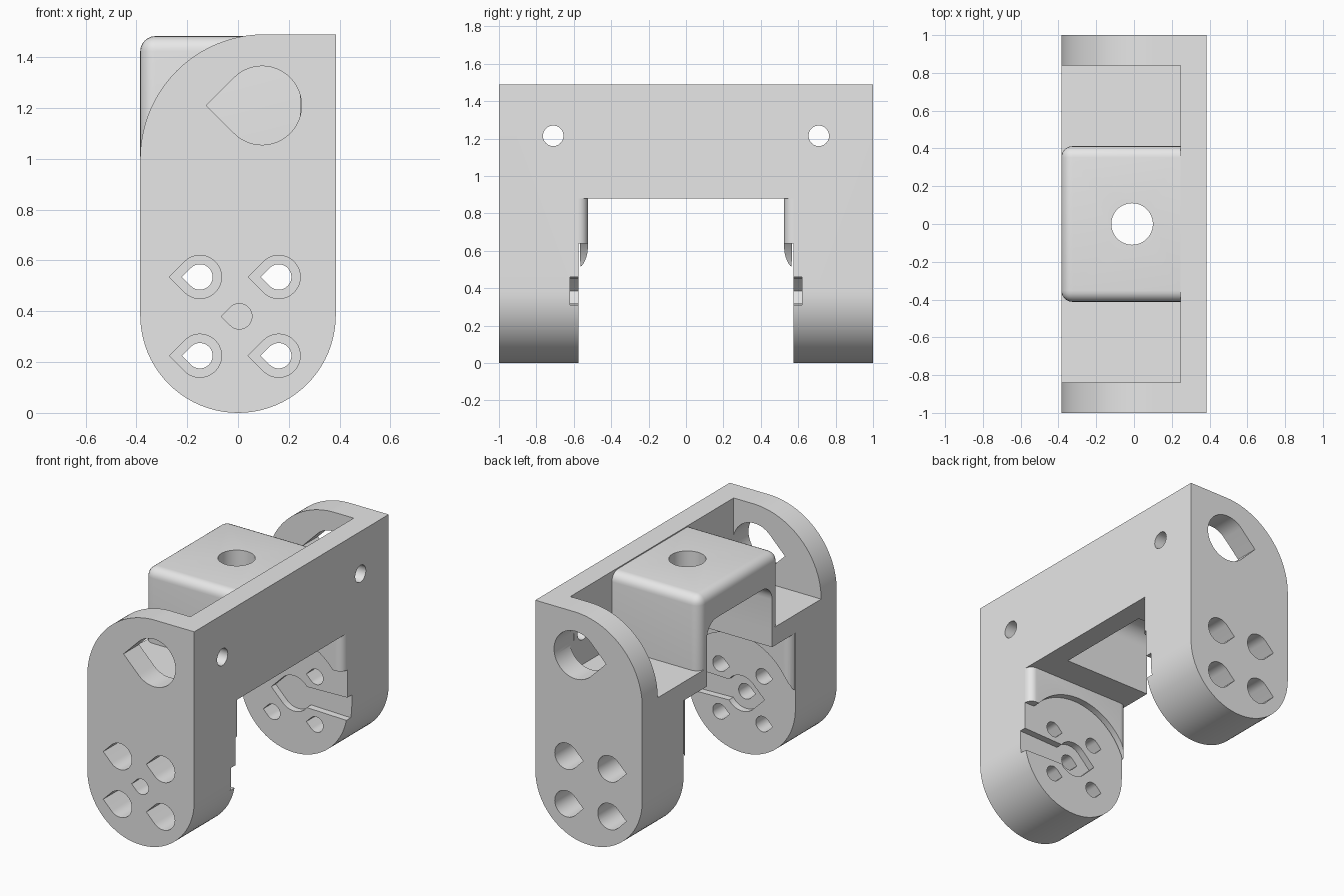
import bpy, bmesh, math
from mathutils import Vector

old = bpy.data.objects.get("Cube")
if old:
    bpy.data.objects.remove(old, do_unlink=True)

grey = bpy.data.materials.new("plain_grey")
grey.use_nodes = True
grey.diffuse_color = (0.8, 0.8, 0.8, 1)
grey.node_tree.nodes["Principled BSDF"].inputs["Base Color"].default_value = (0.8, 0.8, 0.8, 1)

R = 0.385          # half width of the bracket, also the foot radius
PLATE = 0.245      # inner face of the back plate
LEG_IN, WALL, LEG_OUT = 0.575, 0.84, 1.0
DECK, ARCH, TOP = 1.0, 0.88, 1.49
parts = []


def arc(cx, cy, r, a, b, n=24):
    """Points on a circle from angle a to b in degrees."""
    angles = [math.radians(a + (b - a) * i / n) for i in range(n + 1)]
    return [(cx + r * math.cos(t), cy + r * math.sin(t)) for t in angles]


def teardrop(cx, cy, r):
    """Round hole with its point towards -x."""
    return arc(cx, cy, r, -135, 135, 36) + [(cx - r * math.sqrt(2), cy)]


def prism(name, outline, axis, a, b):
    """Extrude a flat outline along one axis."""
    a, b = min(a, b), max(a, b)
    place = {"x": lambda p, t: (t, p[0], p[1]),
             "y": lambda p, t: (p[0], t, p[1]),
             "z": lambda p, t: (p[0], p[1], t)}[axis]
    bm = bmesh.new()
    low = [bm.verts.new(place(p, a)) for p in outline]
    high = [bm.verts.new(place(p, b)) for p in outline]
    bm.faces.new(low)
    bm.faces.new(high)
    n = len(outline)
    for i in range(n):
        j = (i + 1) % n
        bm.faces.new((low[i], low[j], high[j], high[i]))
    bmesh.ops.recalc_face_normals(bm, faces=bm.faces)
    mesh = bpy.data.meshes.new(name)
    bm.to_mesh(mesh)
    bm.free()
    mesh.materials.append(grey)
    ob = bpy.data.objects.new(name, mesh)
    bpy.context.collection.objects.link(ob)
    return ob


def block(name, x0, x1, y0, y1, z0, z1):
    return prism(name, [(x0, z0), (x1, z0), (x1, z1), (x0, z1)], "y", y0, y1)


def cut(ob, *cutters):
    """Subtract the cutters, bake the result and drop the cutters."""
    for c in cutters:
        c.hide_render = True
        mod = ob.modifiers.new("cut", "BOOLEAN")
        mod.operation, mod.solver, mod.object = "DIFFERENCE", "EXACT", c
        bpy.context.view_layer.update()
        graph = bpy.context.evaluated_depsgraph_get()
        mesh = bpy.data.meshes.new_from_object(ob.evaluated_get(graph))
        ob.modifiers.clear()
        ob.data = mesh
        bpy.data.objects.remove(c, do_unlink=True)
    parts.append(ob)


# Legs with end walls, one at each end
leg_outline = (arc(0, R, R, 180, 360, 40) + [(R, TOP)]
               + arc(0.105, DECK, TOP - DECK, 90, 180, 32))
for s, side in ((-1, "front"), (1, "back")):
    leg = prism(side + "_leg", leg_outline, "y", s * LEG_IN, s * LEG_OUT)
    cutters = [
        block("pocket", -1, PLATE, s * 0.4, s * WALL, DECK, 2),
        prism("wall_hole", teardrop(0.095, 1.21, 0.155), "y", s * 0.8, s * 1.1),
        prism("plate_hole", arc(s * 0.71, 1.215, 0.055, 0, 345, 23), "x", 0.1, 0.5),
    ]
    # Screw holes with wide outer bores
    for hx in (-0.15, 0.16):
        for hz in (0.225, 0.535):
            cutters.append(prism("bore", teardrop(hx, hz, 0.085), "y", s * 0.72, s * 1.1))
            cutters.append(prism("screw", teardrop(hx, hz, 0.05), "y", s * 0.5, s * 0.8))
    # Recess for the drive arm on the inner face
    cutters.append(prism("hub", teardrop(0, R, 0.115), "y", s * 0.5, s * 0.62))
    cutters.append(prism("arm", [(0, R - 0.065), (0.5, R - 0.078), (0.5, R + 0.078),
                                 (0, R + 0.065)], "y", s * 0.5, s * 0.62))
    if s < 0:
        cutters.append(prism("axle", teardrop(0.005, 0.38, 0.05), "y", s * 0.5, s * 1.1))
    cut(leg, *cutters)

    # Raised pad above the drive disc, ends rounded, lower edge arched
    r = 0.05
    pad = ([(-R, LEG_IN)] + arc(-R + r, LEG_IN, r, 180, 90, 8)[1:]
           + arc(R - r, LEG_IN, r, 90, 0, 8))
    pad = [(x, s * (2 * LEG_IN - y)) for x, y in pad]
    pad_ob = prism(side + "_pad", pad[1:], "z", 0.5, ARCH)
    cut(pad_ob,
        prism("disc", arc(0, R, 0.405, 0, 356, 89), "y", s * 0.4, s * 0.7),
        block("notch", 0.3, 0.5, s * 0.4, s * 0.7, 0.3, 0.64))

    # Shelf joining the leg to the middle housing
    parts.append(block(side + "_shelf", -R, PLATE, s * 0.335, s * LEG_IN, ARCH, DECK))

# Back plate between the legs
parts.append(block("back_plate", PLATE, R, -LEG_IN, LEG_IN, ARCH, TOP))

# Middle housing with rounded outer edges
housing = block("middle_housing", -R, PLATE, -0.412, 0.412, DECK, 1.483)
bm = bmesh.new()
bm.from_mesh(housing.data)
rounded = []
for e in bm.edges:
    on_plate = all(v.co.x > 0.2 for v in e.verts)
    on_deck = all(v.co.z < 1.1 for v in e.verts)
    if not on_plate and not on_deck:
        rounded.append(e)
bmesh.ops.bevel(bm, geom=rounded, offset=0.06, segments=6, profile=0.5, affect="EDGES")
bm.to_mesh(housing.data)
bm.free()

# Arched tunnel under the housing and the hole in its roof
w, roof, r = 0.335, 1.29, 0.1
tunnel = ([(-w, 0.5), (w, 0.5)] + arc(w - r, roof - r, r, 0, 90, 8)
          + arc(-w + r, roof - r, r, 90, 180, 8))
cut(housing,
    prism("tunnel", tunnel, "x", -0.6, PLATE + 0.02),
    prism("roof_hole", arc(-0.01, 0, 0.11, 0, 352.5, 47), "z", 1.1, 1.7))

# Smooth shading on curved faces, crisp edges elsewhere
bpy.ops.object.select_all(action="DESELECT")
for ob in parts:
    ob.select_set(True)
bpy.context.view_layer.objects.active = parts[0]
bpy.ops.object.shade_smooth_by_angle(angle=math.radians(30))
